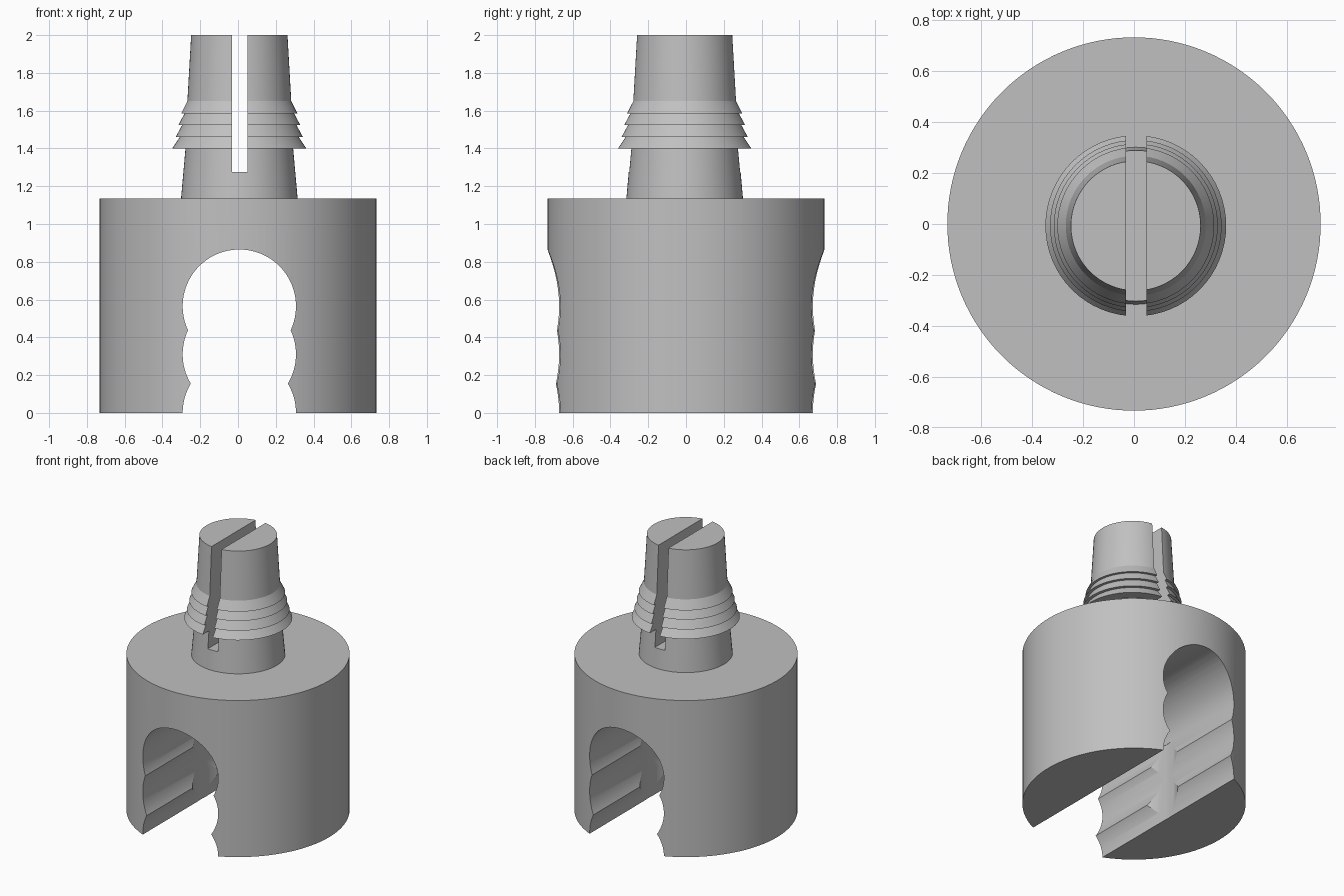
import bpy, bmesh, math
from mathutils import Matrix, Vector

default = bpy.data.objects.get("Cube")
if default:
    bpy.data.objects.remove(default, do_unlink=True)

grey = bpy.data.materials.new("plain_grey")
grey.use_nodes = True
COLOUR = (0.53, 0.53, 0.53, 1)
grey.diffuse_color = COLOUR
grey.node_tree.nodes["Principled BSDF"].inputs["Base Color"].default_value = COLOUR

AXIS_X, AXIS_Y = 0.007, -0.007


def finish(name, bm):
    bmesh.ops.recalc_face_normals(bm, faces=bm.faces)
    mesh = bpy.data.meshes.new(name)
    bm.to_mesh(mesh)
    bm.free()
    mesh.materials.append(grey)
    obj = bpy.data.objects.new(name, mesh)
    bpy.context.collection.objects.link(obj)
    return obj


def cylinder(name, radius, length, centre, segments=96, along_y=False):
    bm = bmesh.new()
    turn = Matrix.Rotation(math.pi / 2 if along_y else 0, 4, 'X')
    bmesh.ops.create_cone(bm, cap_ends=True, segments=segments, radius1=radius,
                          radius2=radius, depth=length,
                          matrix=Matrix.Translation(centre) @ turn)
    return finish(name, bm)


def box(name, size, centre):
    bm = bmesh.new()
    bmesh.ops.create_cube(bm, size=1, matrix=Matrix.Translation(centre) @ Matrix.Diagonal((*size, 1)))
    return finish(name, bm)


def lathe(name, profile, segments=64):
    """Spin (radius, height) points into a closed solid."""
    bm = bmesh.new()
    rings = []
    for r, z in profile:
        angles = [math.tau * i / segments for i in range(segments)]
        rings.append([bm.verts.new((AXIS_X + r * math.cos(a), AXIS_Y + r * math.sin(a), z))
                      for a in angles])
    for low, high in zip(rings, rings[1:]):
        for i in range(segments):
            j = (i + 1) % segments
            bm.faces.new((low[i], low[j], high[j], high[i]))
    bm.faces.new(rings[0])
    bm.faces.new(rings[-1])
    return finish(name, bm)


def cut(target, cutters):
    """Subtract the cutters, then shade smooth with sharp edges kept."""
    bpy.ops.object.select_all(action='DESELECT')
    bpy.context.view_layer.objects.active = target
    target.select_set(True)
    for cutter in cutters:
        mod = target.modifiers.new("cut", 'BOOLEAN')
        mod.operation = 'DIFFERENCE'
        mod.solver = 'EXACT'
        mod.object = cutter
        bpy.ops.object.modifier_apply(modifier=mod.name)
    for cutter in cutters:
        bpy.data.objects.remove(cutter, do_unlink=True)
    bpy.ops.object.shade_smooth_by_angle(angle=math.radians(20))


# Round body with a scalloped channel and a shallow vertical bore
body = cylinder("body", 0.733, 1.135, Vector((0, 0, 0.5675)), segments=128)
channel = [cylinder("channel_cutter", 0.3, 2, Vector((AXIS_X, 0, z)), along_y=True)
           for z in (0.565, 0.31, 0.0)]
bore = cylinder("bore_cutter", 0.302, 0.67, Vector((AXIS_X, AXIS_Y, 0.23)))
cut(body, channel + [bore])

# Barbed plug, split by a slot from front to back
plug = lathe("barbed_plug", [
    (0.31, 1.12), (0.285, 1.4),
    (0.355, 1.4), (0.315, 1.46),
    (0.337, 1.46), (0.302, 1.525),
    (0.322, 1.525), (0.29, 1.585),
    (0.308, 1.585), (0.275, 1.65),
    (0.255, 2.0)])
slot = box("slot_cutter", (0.08, 1, 1), Vector((0.009, 0, 1.775)))
cut(plug, [slot])
